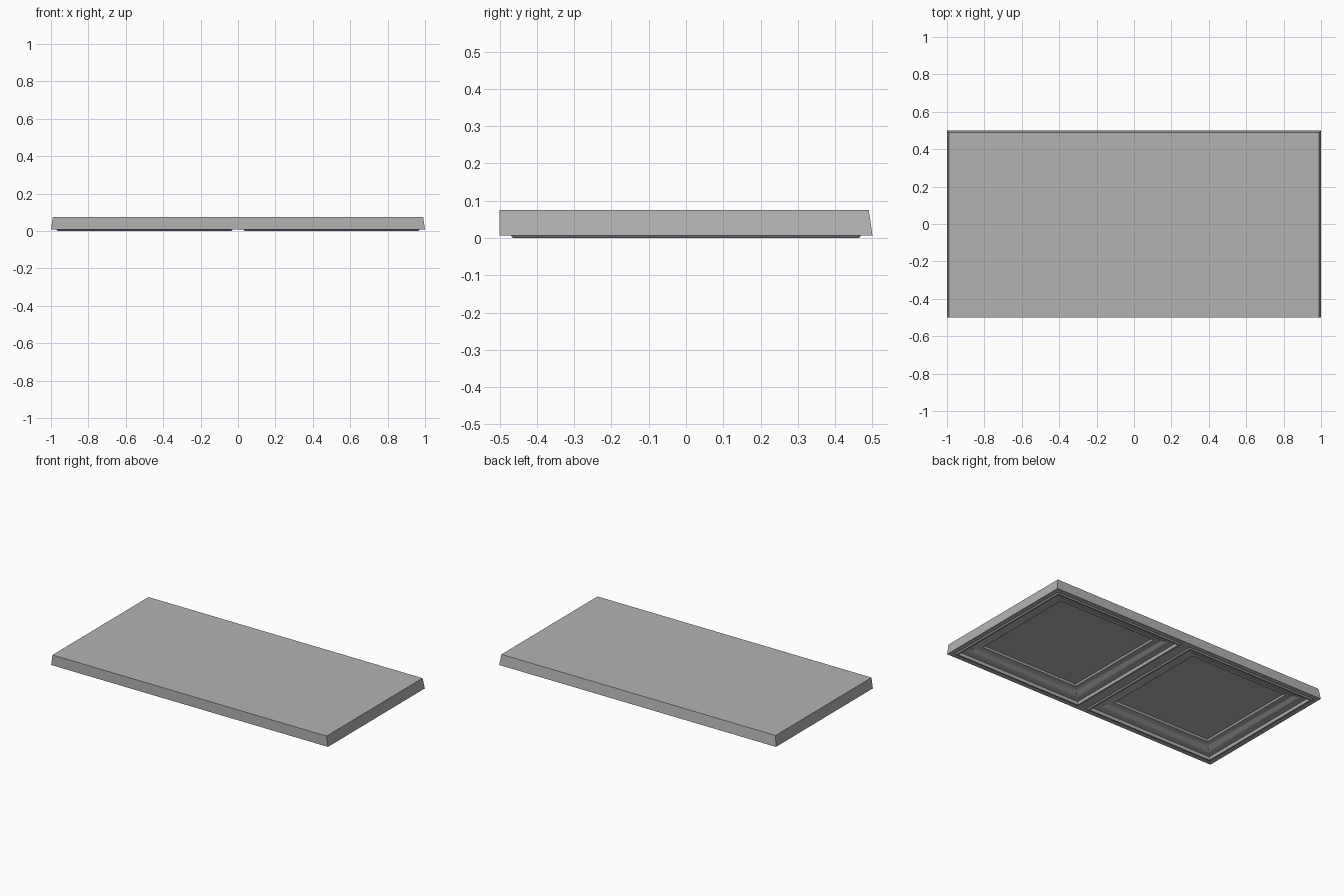
import bpy, bmesh, math

cube = bpy.data.objects.get("Cube")
if cube:
    bpy.data.objects.remove(cube, do_unlink=True)

# Plain grey for the whole tile
grey = bpy.data.materials.new("matte_grey")
grey.use_nodes = True
grey.diffuse_color = (0.45, 0.45, 0.45, 1)
grey.node_tree.nodes["Principled BSDF"].inputs["Base Color"].default_value = (0.45, 0.45, 0.45, 1)

RIM = 0.007   # height of the flat border on the underside
TOP = 0.075

# Moulding profile from border to sunken panel: (inset, height)
profile = [(0, RIM), (0.03, RIM), (0.036, 0), (0.046, 0), (0.051, 0.018), (0.066, 0.018)]
STEPS = 8
for i in range(1, STEPS + 1):
    t = i / STEPS
    profile.append((0.066 + 0.07 * t, 0.018 + 0.024 * (1 - math.cos(math.pi * t)) / 2))
profile += [(0.148, 0.042), (0.153, 0.053)]


def square_loop(bm, cx, inset, z):
    h = 0.5 - inset
    return [bm.verts.new((cx + sx * h, sy * h, z))
            for sx, sy in ((-1, -1), (1, -1), (1, 1), (-1, 1))]


def bridge(bm, a, b):
    for i in range(len(a)):
        j = (i + 1) % len(a)
        bm.faces.new((a[i], a[j], b[j], b[i]))


bm = bmesh.new()

# Two coffered squares on the underside
for cx in (-0.5, 0.5):
    loops = [square_loop(bm, cx, inset, z) for inset, z in profile]
    for outer, inner in zip(loops, loops[1:]):
        bridge(bm, outer, inner)
    bm.faces.new(loops[-1])

# Flat top and side walls, tapered on every side but the front
low = [bm.verts.new((x, y, RIM)) for x, y in
       ((-1, -0.5), (0, -0.5), (1, -0.5), (1, 0.5), (0, 0.5), (-1, 0.5))]
high = [bm.verts.new((x, y, TOP)) for x, y in
        ((-0.99, -0.5), (0, -0.5), (0.99, -0.5), (0.99, 0.49), (0, 0.49), (-0.99, 0.49))]
bridge(bm, low, high)
bm.faces.new(high)

bmesh.ops.remove_doubles(bm, verts=bm.verts, dist=0.0001)
bmesh.ops.recalc_face_normals(bm, faces=bm.faces)
mesh = bpy.data.meshes.new("coffered_tile")
bm.to_mesh(mesh)
bm.free()
mesh.materials.append(grey)

tile = bpy.data.objects.new("coffered_tile", mesh)
bpy.context.collection.objects.link(tile)
bpy.ops.object.select_all(action='DESELECT')
tile.select_set(True)
bpy.context.view_layer.objects.active = tile
bpy.ops.object.shade_smooth_by_angle(angle=math.radians(25))
